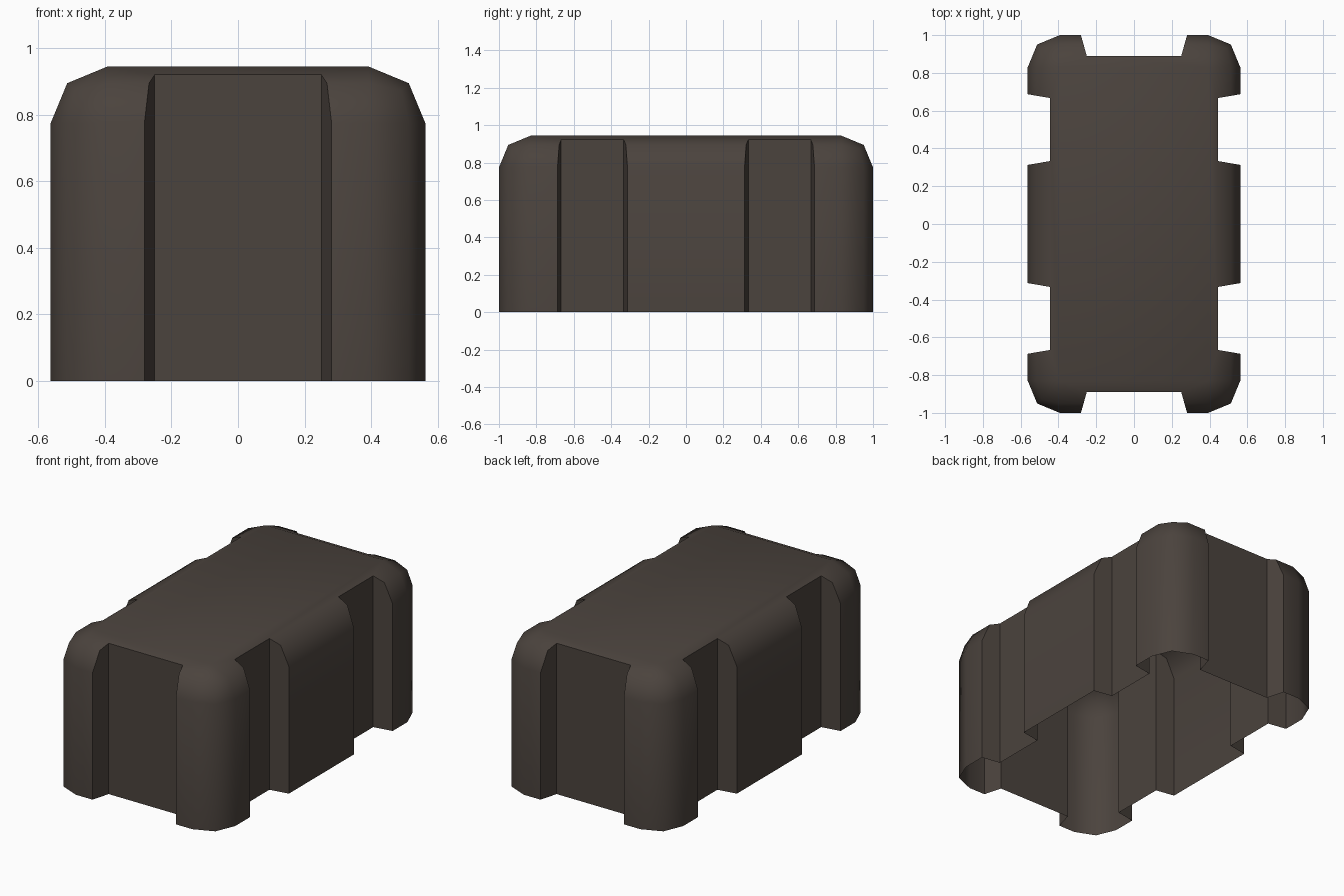
import bpy, bmesh, math

if "Cube" in bpy.data.objects:
    bpy.data.objects.remove(bpy.data.objects["Cube"])

mat = bpy.data.materials.new("dark brown")
mat.diffuse_color = (0.070, 0.056, 0.047, 1)
mat.use_nodes = True
mat.node_tree.nodes["Principled BSDF"].inputs["Base Color"].default_value = mat.diffuse_color

HX, HY, H = 0.5625, 1.0, 0.944   # half width, half length, height
R = 0.17                          # corner rounding


def add_object(name, bm):
    bmesh.ops.recalc_face_normals(bm, faces=bm.faces)
    mesh = bpy.data.meshes.new(name)
    bm.to_mesh(mesh)
    bm.free()
    obj = bpy.data.objects.new(name, mesh)
    bpy.context.collection.objects.link(obj)
    mesh.materials.append(mat)
    return obj


# Rounded block: bevel every edge except those on the ground
bm = bmesh.new()
bmesh.ops.create_cube(bm, size=1)
for v in bm.verts:
    v.co = (v.co.x * 2 * HX, v.co.y * 2 * HY, (v.co.z + 0.5) * H)
edges = [e for e in bm.edges if max(v.co.z for v in e.verts) > 0.1]
bmesh.ops.bevel(bm, geom=edges, offset=R, offset_type='OFFSET', segments=2,
                profile=0.5, affect='EDGES', clamp_overlap=False)
block = add_object("block_shell", bm)


# Flared vertical groove cutters around the sides
def groove(bm, center, inner, floor, flare, direction):
    """center: position along the wall, inner: half width at the groove floor."""
    dx, dy = direction
    out = floor + 0.3
    wide = inner + flare * 0.3
    pts = [(floor, center - inner), (floor, center + inner),
           (out, center + wide), (out, center - wide)]
    verts = [bm.verts.new((d * dx - t * dy, d * dy + t * dx, -0.2)) for d, t in pts]
    face = bm.faces.new(verts)
    ext = bmesh.ops.extrude_face_region(bm, geom=[face])
    top = [g for g in ext["geom"] if isinstance(g, bmesh.types.BMVert)]
    bmesh.ops.translate(bm, verts=top, vec=(0, 0, 1.5))


bm = bmesh.new()
for s in (-1, 1):
    groove(bm, 0, 0.25, 0.889, 0.031 / 0.111, (0, s))
    for c in (-0.5, 0.5):
        groove(bm, c, 0.167, 0.445, 0.02 / 0.1175, (s, 0))
cutter = add_object("groove_cutter", bm)
cutter.hide_render = True

mod = block.modifiers.new("grooves", 'BOOLEAN')
mod.operation = 'DIFFERENCE'
mod.solver = 'EXACT'
mod.object = cutter
bpy.context.view_layer.objects.active = block
block.select_set(True)
bpy.ops.object.modifier_apply(modifier=mod.name)
bpy.data.objects.remove(cutter)

# Open underside
bm = bmesh.new()
bm.from_mesh(block.data)
base = [f for f in bm.faces if all(v.co.z < 0.001 for v in f.verts)]
bmesh.ops.delete(bm, geom=base, context='FACES')
bm.to_mesh(block.data)
bm.free()

for o in bpy.context.selected_objects:
    o.select_set(False)
block.select_set(True)
bpy.context.view_layer.objects.active = block
bpy.ops.object.shade_smooth_by_angle(angle=math.radians(50))
